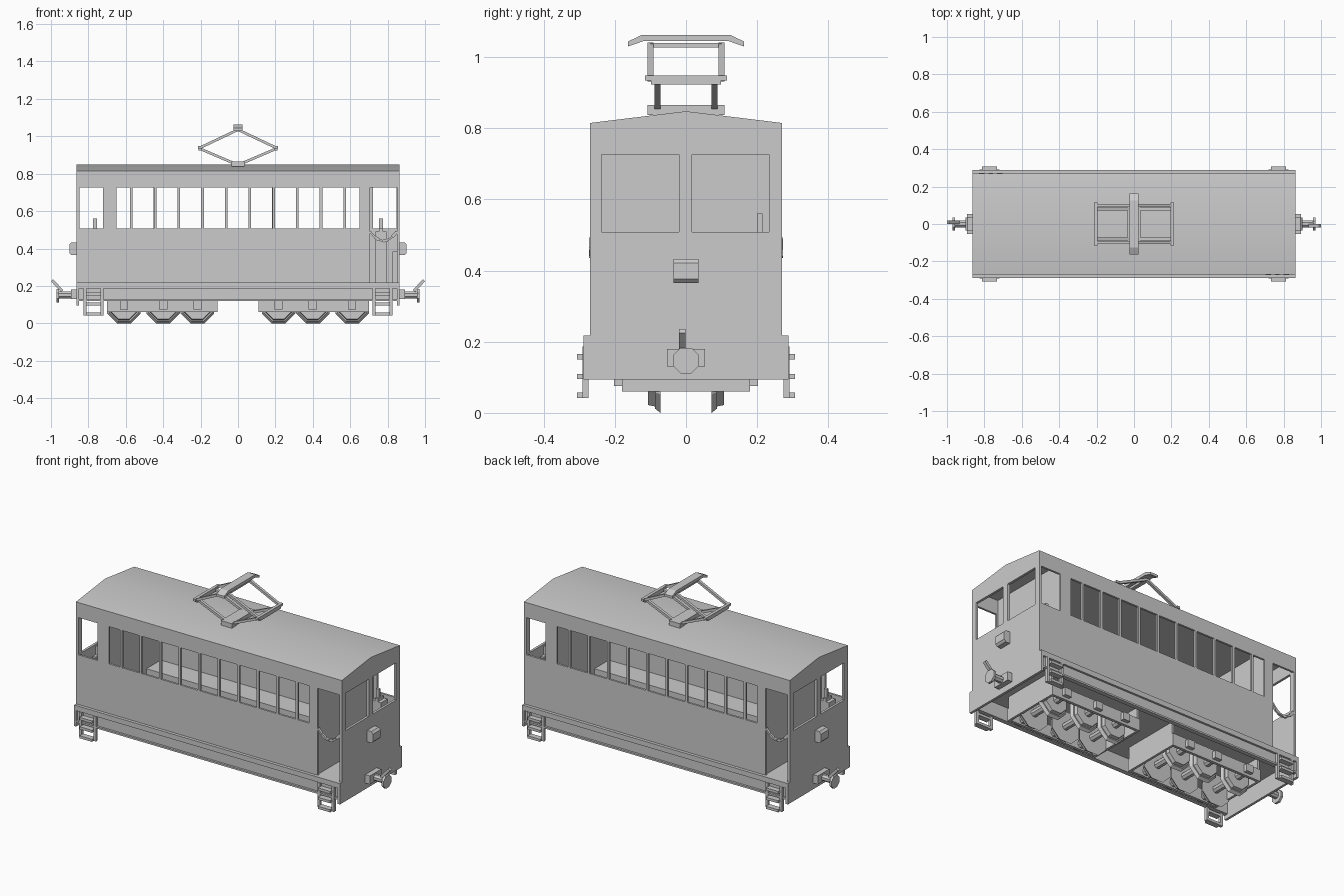
import bpy, bmesh, math
from mathutils import Matrix, Vector

if "Cube" in bpy.data.objects:
    bpy.data.objects.remove(bpy.data.objects["Cube"])

grey = bpy.data.materials.new("plain grey")
grey.diffuse_color = (0.6, 0.6, 0.6, 1)
grey.use_nodes = True
grey.node_tree.nodes["Principled BSDF"].inputs["Base Color"].default_value = grey.diffuse_color


def box(bm, x0, x1, y0, y1, z0, z1):
    m = Matrix.Translation(((x0 + x1) / 2, (y0 + y1) / 2, (z0 + z1) / 2))
    bmesh.ops.create_cube(bm, size=1, matrix=m @ Matrix.Diagonal((x1 - x0, y1 - y0, z1 - z0, 1)))


def beam(bm, p, q, y, thick, wide):
    """Square bar from (x, z) point p to q at the given y."""
    dx, dz = q[0] - p[0], q[1] - p[1]
    m = Matrix.Translation(((p[0] + q[0]) / 2, y, (p[1] + q[1]) / 2))
    m = m @ Matrix.Rotation(-math.atan2(dz, dx), 4, 'Y')
    bmesh.ops.create_cube(bm, size=1, matrix=m @ Matrix.Diagonal((math.hypot(dx, dz), wide, thick, 1)))


def prism(bm, pts, x0, x1):
    """Extrude a (y, z) outline along x."""
    f = bm.faces.new([bm.verts.new((x0, y, z)) for y, z in pts])
    r = bmesh.ops.extrude_face_region(bm, geom=[f])
    bmesh.ops.translate(bm, vec=(x1 - x0, 0, 0), verts=[v for v in r["geom"] if isinstance(v, bmesh.types.BMVert)])


def drum(bm, centre, axis, r1, r2, depth):
    """Eight-sided cone or cylinder with a flat side down; sizes are to the flats."""
    k = 1 / math.cos(math.pi / 8)
    rot = Vector((0, 0, 1)).rotation_difference(Vector(axis)).to_matrix().to_4x4()
    m = Matrix.Translation(centre) @ rot @ Matrix.Rotation(math.pi / 8, 4, 'Z')
    bmesh.ops.create_cone(bm, cap_ends=True, segments=8, radius1=r1 * k, radius2=r2 * k, depth=depth, matrix=m)


def finish(bm, name, spin=False):
    """Make the object; spin adds a copy turned half round for the other end."""
    if spin:
        d = bmesh.ops.duplicate(bm, geom=bm.verts[:] + bm.edges[:] + bm.faces[:])
        bmesh.ops.rotate(bm, verts=[v for v in d["geom"] if isinstance(v, bmesh.types.BMVert)],
                         matrix=Matrix.Rotation(math.pi, 3, 'Z'))
    bmesh.ops.recalc_face_normals(bm, faces=bm.faces)
    me = bpy.data.meshes.new(name)
    bm.to_mesh(me)
    bm.free()
    me.materials.append(grey)
    ob = bpy.data.objects.new(name, me)
    bpy.context.collection.objects.link(ob)
    return ob


def wall(bm, us, zs, holes, place, inward):
    """Grid wall with missing cells, thickened inward."""
    grid = [[bm.verts.new(place(u, z)) for z in zs] for u in us]
    faces = [bm.faces.new((grid[i][j], grid[i + 1][j], grid[i + 1][j + 1], grid[i][j + 1]))
             for i in range(len(us) - 1) for j in range(len(zs) - 1) if (i, j) not in holes]
    bmesh.ops.delete(bm, geom=[v for v in bm.verts if not v.link_faces], context='VERTS')
    r = bmesh.ops.extrude_face_region(bm, geom=faces, use_keep_orig=True)
    bmesh.ops.translate(bm, vec=inward, verts=[v for v in r["geom"] if isinstance(v, bmesh.types.BMVert)])


L, W = 0.863, 0.27
levels = [0.215, 0.508, 0.727, 0.81]

# side walls: cab window, row of saloon windows, open doorway
us = [-L, -0.847, -0.722, -0.649]
for k in range(10):
    c = -0.57 + k * 0.1267
    us += [c - 0.007, c + 0.007]
us += [0.649, 0.706, 0.849, L]
n = len(us)
holes = {(1, 1), (n - 3, 0), (n - 3, 1)} | {(i, 1) for i in range(3, n - 4, 2)}
bm = bmesh.new()
wall(bm, us, levels, holes, lambda u, z: (u, -W, z), (0, 0.012, 0))
finish(bm, "side_walls", True)

# end walls with two windows each
bm = bmesh.new()
wall(bm, [-W, -0.238, -0.02, 0.017, 0.234, W], levels, {(1, 1), (3, 1)}, lambda u, z: (L, u, z), (-0.014, 0, 0))
finish(bm, "end_walls", True)

# roof
bm = bmesh.new()
prism(bm, [(-W, 0.81), (W, 0.81), (W, 0.815), (0, 0.848), (-W, 0.815)], -L, L)
roof = finish(bm, "roof")
bpy.context.view_layer.objects.active = roof
roof.select_set(True)
bpy.ops.object.shade_smooth_by_angle()

# floor, cab partitions and long benches
bm = bmesh.new()
box(bm, -0.855, 0.855, -W, W, 0.198, 0.215)
finish(bm, "floor")
bm = bmesh.new()
box(bm, 0.682, 0.698, -0.258, 0.258, 0.215, 0.81)
finish(bm, "cab_partitions", True)
bm = bmesh.new()
box(bm, -0.682, 0.682, 0.125, 0.258, 0.215, 0.32)
finish(bm, "benches", True)

# driver's desk and lever
bm = bmesh.new()
box(bm, 0.825, 0.849, 0.0, 0.25, 0.215, 0.385)
box(bm, 0.735, 0.795, 0.19, 0.25, 0.215, 0.49)
finish(bm, "driver_controls", True)
bm = bmesh.new()
box(bm, 0.755, 0.775, 0.2, 0.215, 0.49, 0.56)
box(bm, 0.755, 0.775, 0.19, 0.24, 0.49, 0.508)
finish(bm, "control_levers", True)

# sagging door chain
bm = bmesh.new()
pts = [(0.706 + 0.143 * t / 6, 0.44 + 0.05 * (t / 3 - 1) ** 2) for t in range(7)]
for i in range(6):
    a = 0.016 if i % 2 else 0.01
    beam(bm, pts[i], pts[i + 1], -0.264, a, 0.026 - a)
finish(bm, "door_chains", True)

# channel-shaped underframe sides and end plates
bm = bmesh.new()
box(bm, -L, L, -0.288, -0.262, 0.187, 0.217)
box(bm, -L, L, -0.276, -0.262, 0.128, 0.187)
box(bm, -L, L, -0.288, -0.262, 0.118, 0.128)
box(bm, L - 0.014, L, -0.288, 0.288, 0.094, 0.217)
finish(bm, "underframe", True)

# step ladders at the four corners
bm = bmesh.new()
for s in (-1, 1):
    c = 0.773 * s
    for e in (-1, 1):
        x = c + e * 0.046
        box(bm, x - 0.008, x + 0.008, -0.291, -0.274, 0.042, 0.187)
    for z in (0.042, 0.095, 0.15):
        box(bm, c - 0.04, c + 0.04, -0.307, -0.274, z, z + 0.015)
finish(bm, "steps", True)

# headlamps with chamfered corners
bm = bmesh.new()
box(bm, L, 0.902, -0.035, 0.035, 0.365, 0.433)
bmesh.ops.bevel(bm, geom=[e for e in bm.edges if all(v.co.x > 0.9 for v in e.verts)
                          and abs(e.verts[0].co.y - e.verts[1].co.y) > 0.01],
                offset=0.012, segments=1, affect='EDGES')
finish(bm, "headlamps", True)

# couplers
bm = bmesh.new()
box(bm, L, 0.893, -0.053, 0.053, 0.13, 0.18)
drum(bm, (0.925, 0, 0.152), (1, 0, 0), 0.018, 0.018, 0.066)
drum(bm, (0.964, 0, 0.147), (1, 0, 0), 0.036, 0.036, 0.014)
beam(bm, (0.94, 0.172), (0.994, 0.23), -0.01, 0.016, 0.018)
finish(bm, "couplers", True)

# bogie frames with axle boxes
bm = bmesh.new()
axles = (0.217, 0.4, 0.61)
for s in (-1, 1):
    box(bm, 0.11, 0.7, s * 0.172 - 0.008, s * 0.172 + 0.008, 0.06, 0.13)
    for x in axles:
        box(bm, x - 0.022, x + 0.022, s * 0.19 - 0.012, s * 0.19 + 0.012, 0.075, 0.118)
for x in (0.11, 0.686):
    box(bm, x, x + 0.014, -0.172, 0.172, 0.06, 0.198)
finish(bm, "bogie_frames", True)

# wheels and axles
bm = bmesh.new()
for x in axles:
    for s in (-1, 1):
        drum(bm, (x, s * 0.0795, 0.09), (0, s, 0), 0.09, 0.078, 0.015)
        drum(bm, (x, s * 0.097, 0.09), (0, s, 0), 0.072, 0.068, 0.02)
    drum(bm, (x, 0, 0.09), (0, 1, 0), 0.02, 0.02, 0.34)
finish(bm, "wheels", True)

# pantograph: base, folding arms, cross bars, contact shoe
bm = bmesh.new()
box(bm, -0.036, 0.036, -0.108, 0.108, 0.838, 0.865)
finish(bm, "pantograph_base")
bm = bmesh.new()
for y in (-0.08, 0.08):
    beam(bm, (0.02, 0.855), (0.205, 0.934), y, 0.014, 0.017)
for y in (-0.1, 0.1):
    beam(bm, (0.0, 1.035), (0.205, 0.938), y, 0.014, 0.016)
box(bm, 0.195, 0.213, -0.115, 0.115, 0.935, 0.948)
box(bm, 0.195, 0.211, -0.098, 0.098, 0.923, 0.935)
box(bm, 0.0, 0.012, -0.1, 0.1, 1.027, 1.04)
finish(bm, "pantograph_arms", True)
bm = bmesh.new()
prism(bm, [(-0.163, 1.03), (-0.12, 1.045), (0.12, 1.045), (0.163, 1.03),
           (0.163, 1.044), (0.125, 1.062), (-0.125, 1.062), (-0.163, 1.044)], -0.025, 0.025)
finish(bm, "contact_shoe")
